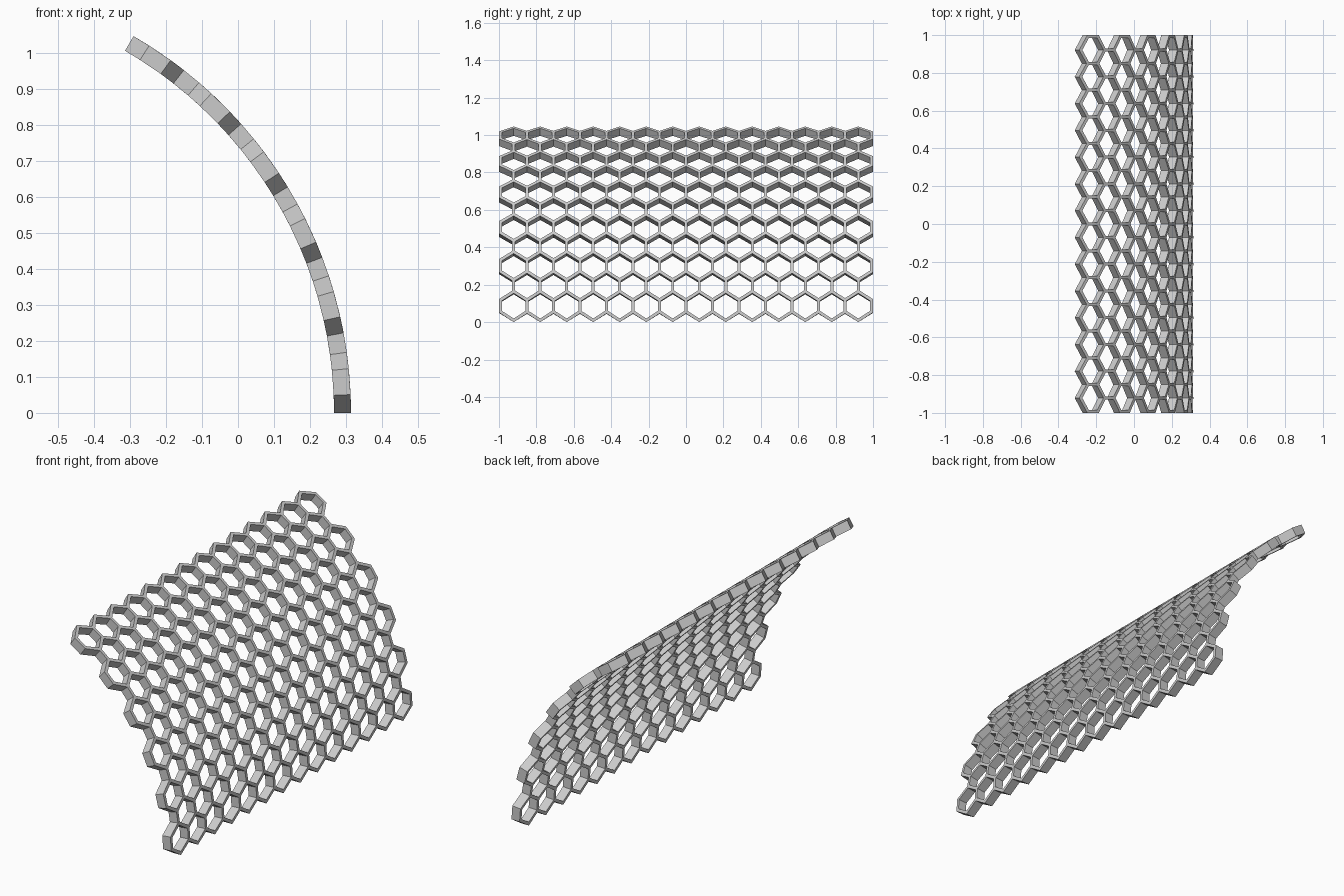
import bpy, bmesh, math
from mathutils import Vector

if "Cube" in bpy.data.objects:
    bpy.data.objects.remove(bpy.data.objects["Cube"])

ROWS, COLS = 11, 14          # even rows hold 14 cells, odd rows 13
WALL = 0.016                 # cell wall thickness
PITCH = (2 - WALL) / COLS    # cell spacing along y
SLANT, STRAIGHT = 0.045, 0.0625   # cell heights along the arc
R_OUT, R_IN = 1.208, 1.161
ARC = math.radians(60)

bm = bmesh.new()

# Flat sheet of hexagonal cells (x = distance along the arc, y = width)
nodes = {}
def node(x, y):
    key = (round(x, 3), round(y, 3))
    if key not in nodes:
        nodes[key] = bm.verts.new((x, y, 0))
    return nodes[key]

h, w = STRAIGHT / 2, PITCH / 2
for r in range(ROWS):
    n = COLS - r % 2
    cx = r * (SLANT + STRAIGHT)
    for c in range(n):
        cy = (c - (n - 1) / 2) * PITCH
        corners = [(-h - SLANT, 0), (-h, -w), (h, -w), (h + SLANT, 0), (h, w), (-h, w)]
        bm.faces.new([node(cx + dx, cy + dy) for dx, dy in corners])
bm.normal_update()
cells = bm.faces[:]

# Mitred rim outside the sheet so border walls have full thickness
rim = [e for e in bm.edges if e.is_boundary]
normals = {}
for e in rim:
    d = (e.verts[1].co - e.verts[0].co).normalized()
    nrm = Vector((d.y, -d.x, 0))
    mid = (e.verts[0].co + e.verts[1].co) / 2
    if nrm.dot(mid - e.link_faces[0].calc_center_median()) < 0:
        nrm.negate()
    for v in e.verts:
        normals.setdefault(v, []).append(nrm)
outer = {}
for v, (a, b) in normals.items():
    outer[v] = bm.verts.new(v.co + (a + b) * (WALL / 2) / (1 + a.dot(b)))
for e in rim:
    a, b = e.verts
    bm.faces.new((a, b, outer[b], outer[a]))

# Open the cells
bmesh.ops.inset_individual(bm, faces=cells, thickness=WALL / 2, use_even_offset=True)
bmesh.ops.delete(bm, geom=cells, context='FACES')
bmesh.ops.recalc_face_normals(bm, faces=bm.faces[:])

# Give the sheet depth
ext = bmesh.ops.extrude_face_region(bm, geom=bm.faces[:], use_keep_orig=True)
for v in ext['geom']:
    if isinstance(v, bmesh.types.BMVert):
        v.co.z = 1

# Bend the sheet into a 60 degree arc
x0 = min(v.co.x for v in bm.verts)
x1 = max(v.co.x for v in bm.verts)
centre_x = -(R_OUT + R_IN * math.cos(ARC)) / 2
for v in bm.verts:
    t = ARC * (v.co.x - x0) / (x1 - x0)
    rad = R_IN + (R_OUT - R_IN) * v.co.z
    v.co = (centre_x + rad * math.cos(t), v.co.y, rad * math.sin(t))
bmesh.ops.recalc_face_normals(bm, faces=bm.faces[:])

mesh = bpy.data.meshes.new("honeycomb_panel")
bm.to_mesh(mesh)
bm.free()
bpy.context.collection.objects.link(bpy.data.objects.new("honeycomb_panel", mesh))
